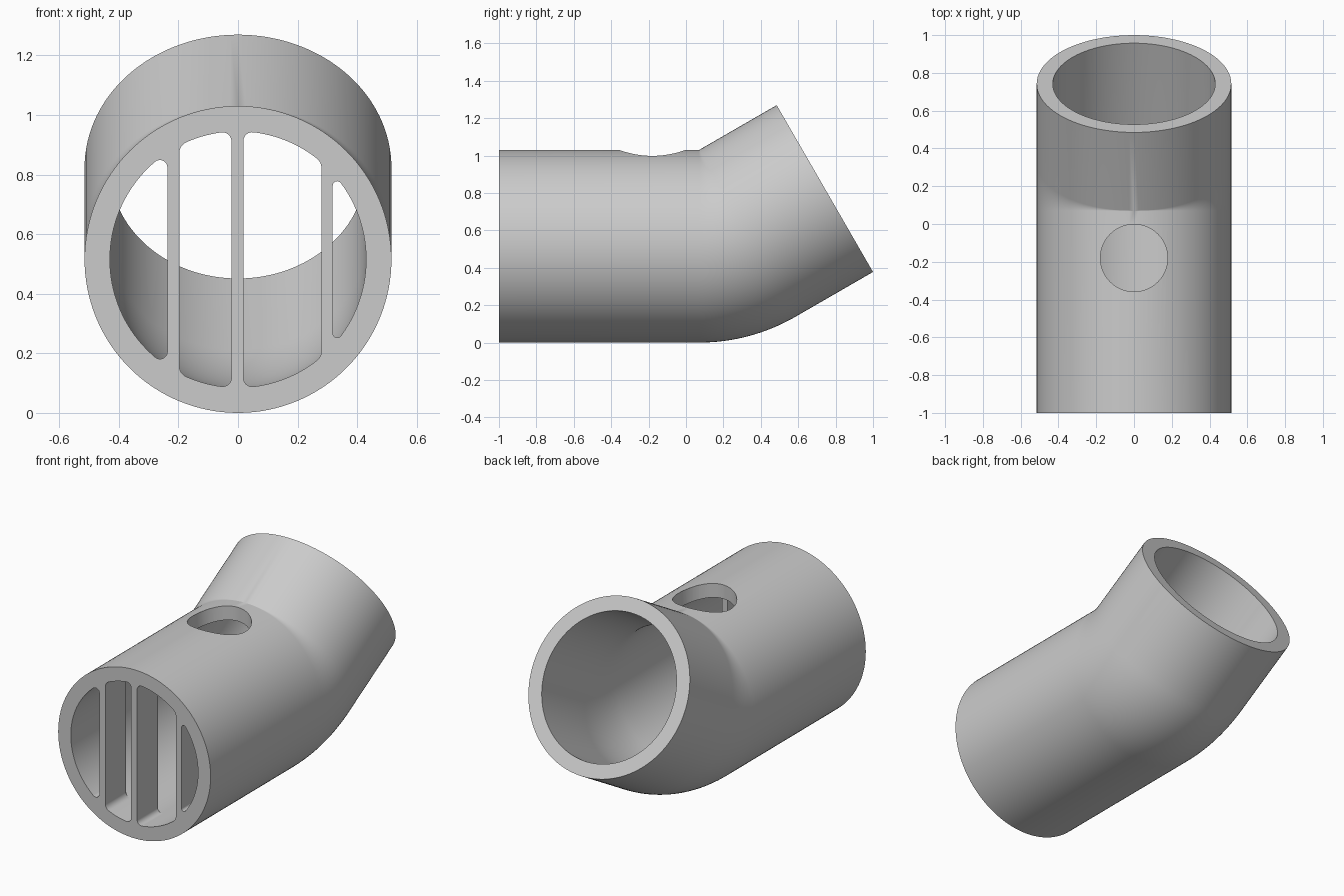
import bpy, bmesh, math

if "Cube" in bpy.data.objects:
    bpy.data.objects.remove(bpy.data.objects["Cube"])

R_OUT, R_IN = 0.515, 0.43
CZ = R_OUT                      # axis height of the straight run
BEND_Y = 0.07                   # pivot of the bend (touches the top of the pipe)
BEND = math.radians(30)
TAIL = 0.479                    # straight length after the bend
SEG = 128

grey = bpy.data.materials.new("plain grey")
grey.diffuse_color = (0.6, 0.6, 0.6, 1)
grey.use_nodes = True
grey.node_tree.nodes["Principled BSDF"].inputs["Base Color"].default_value = grey.diffuse_color


def finish(name, bm):
    bmesh.ops.recalc_face_normals(bm, faces=bm.faces)
    me = bpy.data.meshes.new(name)
    bm.to_mesh(me)
    bm.free()
    me.materials.append(grey)
    ob = bpy.data.objects.new(name, me)
    bpy.context.collection.objects.link(ob)
    return ob


def activate(ob):
    bpy.ops.object.select_all(action='DESELECT')
    ob.select_set(True)
    bpy.context.view_layer.objects.active = ob


def ring(bm, radius, turn, shift):
    """Circle of the pipe, turned about the bend pivot and moved along its axis."""
    verts = []
    c, s = math.cos(turn), math.sin(turn)
    for i in range(SEG):
        a = 2 * math.pi * i / SEG + math.pi / 2
        v = radius * math.sin(a) - R_OUT            # height below the pivot
        y = shift * c - v * s + BEND_Y
        z = shift * s + v * c + 2 * R_OUT
        verts.append(bm.verts.new((radius * math.cos(a), y, z)))
    return verts


# Pipe: outer and inner walls swept along straight, bend, straight
stations = [(0, -1 - BEND_Y)]
stations += [(BEND * k / 16, 0) for k in range(17)]
stations += [(BEND, TAIL)]
bm = bmesh.new()
outer = [ring(bm, R_OUT, *s) for s in stations]
inner = [ring(bm, R_IN, *s) for s in stations]
loops = outer + inner[::-1]
for a, b in zip(loops, loops[1:] + loops[:1]):
    for i in range(SEG):
        j = (i + 1) % SEG
        bm.faces.new((a[i], a[j], b[j], b[i]))
bmesh.ops.remove_doubles(bm, verts=bm.verts, dist=1e-5)
pipe = finish("bent_pipe", bm)

# Round hole through the top wall
bm = bmesh.new()
bmesh.ops.create_cone(bm, cap_ends=True, segments=64, radius1=0.178,
                      radius2=0.178, depth=0.6)
bmesh.ops.translate(bm, verts=bm.verts, vec=(0, -0.18, 1.05))
cutter = finish("hole_cutter", bm)
cutter.hide_render = True
activate(pipe)
mod = pipe.modifiers.new("top_hole", 'BOOLEAN')
mod.operation, mod.solver, mod.object = 'DIFFERENCE', 'EXACT', cutter
bpy.ops.object.modifier_apply(modifier=mod.name)
bpy.data.objects.remove(cutter)
bpy.ops.object.shade_smooth_by_angle(angle=math.radians(40))


def fillet(x, r, side):
    """Points from the bar's flank at x up to the bore wall; side is the open side."""
    cx = x + side * r
    h = math.sqrt((R_IN - r) ** 2 - cx * cx)
    start = math.pi if side > 0 else 0
    end = math.atan2(h, cx)
    return [(cx + r * math.cos(start + (end - start) * k / 8),
             h + r * math.sin(start + (end - start) * k / 8)) for k in range(9)]


# Upright grille bars: left x, right x, left fillet radius, right fillet radius
DEPTH = 0.2
for name, x0, x1, r0, r1 in (("grille_bar_left", -0.237, -0.197, 0.025, 0.04),
                             ("grille_bar_middle", -0.022, 0.018, 0.03, 0.03),
                             ("grille_bar_right", 0.28, 0.318, 0.04, 0.015)):
    left, right = fillet(x0, r0, -1), fillet(x1, r1, 1)
    a0, a1 = (math.atan2(p[-1][1], p[-1][0]) for p in (left, right))
    arc = [((R_IN + 0.001) * math.cos(a0 + (a1 - a0) * k / 8),
            (R_IN + 0.001) * math.sin(a0 + (a1 - a0) * k / 8)) for k in range(1, 8)]
    top = left + arc + right[::-1]
    outline = top + [(x, -z) for x, z in reversed(top)]
    bm = bmesh.new()
    face = bm.faces.new([bm.verts.new((x, -1, z + CZ)) for x, z in outline])
    out = bmesh.ops.extrude_face_region(bm, geom=[face], use_keep_orig=True)
    moved = [g for g in out["geom"] if isinstance(g, bmesh.types.BMVert)]
    bmesh.ops.translate(bm, verts=moved, vec=(0, DEPTH, 0))
    activate(finish(name, bm))
    bpy.ops.object.shade_smooth_by_angle(angle=math.radians(40))
